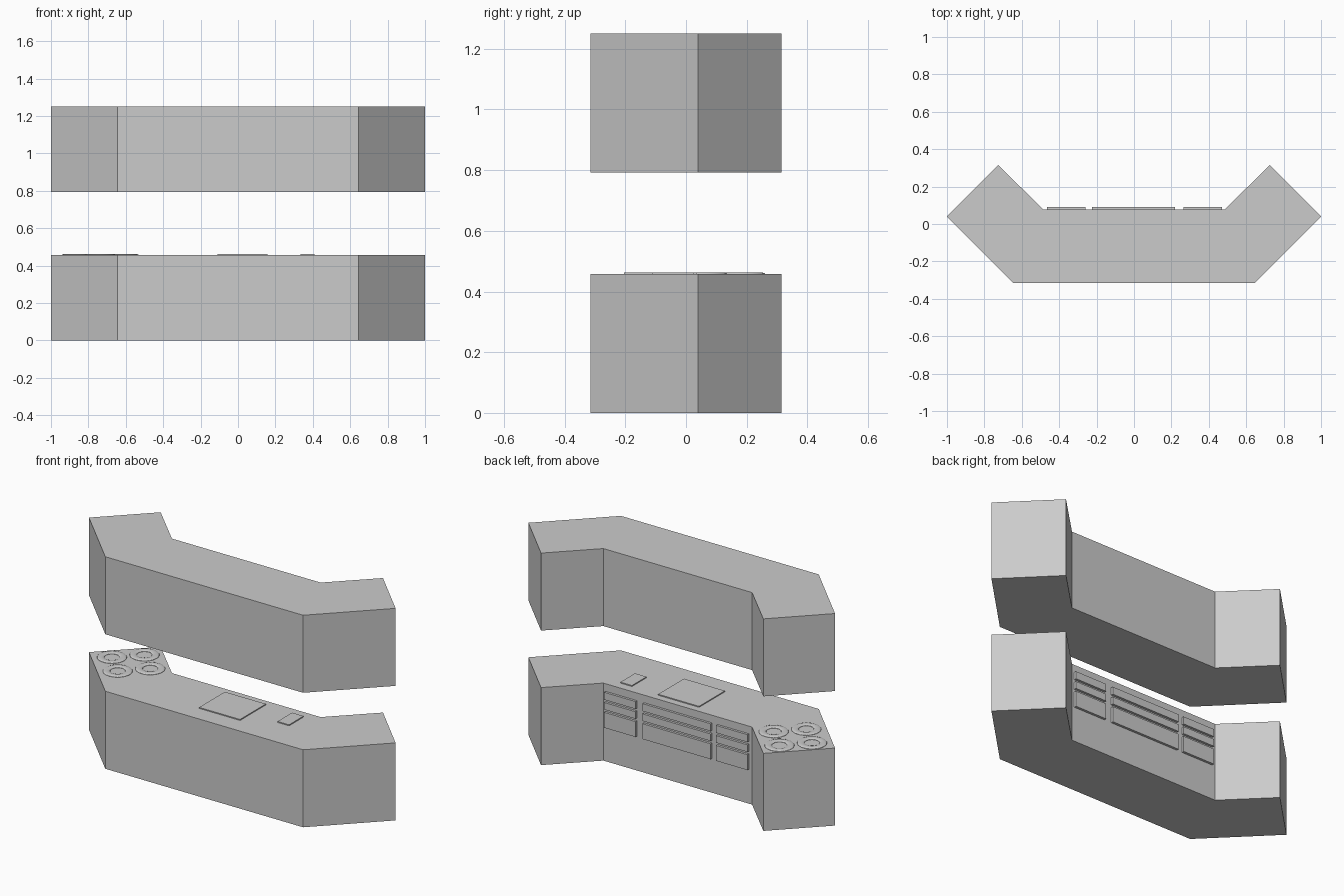
import bpy, bmesh, math

if "Cube" in bpy.data.objects:
    bpy.data.objects.remove(bpy.data.objects["Cube"], do_unlink=True)

grey = bpy.data.materials.new("plain_grey")
grey.use_nodes = True
grey.diffuse_color = (0.6, 0.6, 0.6, 1)
grey.node_tree.nodes["Principled BSDF"].inputs["Base Color"].default_value = (0.6, 0.6, 0.6, 1)

TOP = 0.457       # worktop height
UPPER = 0.793     # underside of the wall cabinets
BACK = 0.077      # recessed drawer wall


def finish(bm, name):
    bmesh.ops.recalc_face_normals(bm, faces=bm.faces)
    mesh = bpy.data.meshes.new(name)
    bm.to_mesh(mesh)
    bm.free()
    mesh.materials.append(grey)
    obj = bpy.data.objects.new(name, mesh)
    bpy.context.collection.objects.link(obj)
    return obj


def prism(name, outline, z0, z1):
    bm = bmesh.new()
    base = bm.faces.new([bm.verts.new((x, y, z0)) for x, y in outline])
    result = bmesh.ops.extrude_face_region(bm, geom=[base], use_keep_orig=True)
    verts = [v for v in result["geom"] if isinstance(v, bmesh.types.BMVert)]
    bmesh.ops.translate(bm, verts=verts, vec=(0, 0, z1 - z0))
    return finish(bm, name)


def box(name, x0, x1, y0, y1, z0, z1):
    return prism(name, [(x0, y0), (x1, y0), (x1, y1), (x0, y1)], z0, z1)


# Counter and wall cabinets share one angled, mirrored outline
half = [(0.645, -0.315), (1.0, 0.04), (0.725, 0.315), (0.485, BACK)]
outline = half + [(-x, y) for x, y in reversed(half)]
prism("base_counter", outline, 0, TOP)
prism("upper_cabinets", outline, UPPER, UPPER + TOP)

# Raised plates on the worktop
box("large_worktop_plate", -0.11, 0.157, -0.205, 0.035, TOP - 0.005, TOP + 0.006)
box("small_worktop_plate", 0.335, 0.41, -0.11, 0.025, TOP - 0.005, TOP + 0.006)

# Three columns of drawer fronts: two shallow rows over a deep one
columns = {"left": (0.265, 0.47), "middle": (-0.225, 0.22), "right": (-0.465, -0.26)}
rows = {"top": (0.368, 0.412), "centre": (0.31, 0.352), "bottom": (0.203, 0.294)}
for side, (x0, x1) in columns.items():
    for level, (z0, z1) in rows.items():
        box(f"{side}_{level}_drawer", x0, x1, BACK - 0.005, BACK + 0.014, z0, z1)

# Four low burner rings on the angled right wing
for i in range(4):
    a = i * math.pi / 2
    bpy.ops.mesh.primitive_torus_add(
        major_radius=0.06, minor_radius=0.02, major_segments=32, minor_segments=12,
        location=(-0.737 + 0.125 * math.cos(a), 0.057 + 0.125 * math.sin(a), TOP))
    ring = bpy.context.object
    ring.name = f"burner_ring_{i + 1}"
    ring.scale.z = 0.3
    bpy.ops.object.transform_apply(location=False, rotation=False, scale=True)
    bpy.ops.object.shade_smooth()
    ring.data.materials.append(grey)
